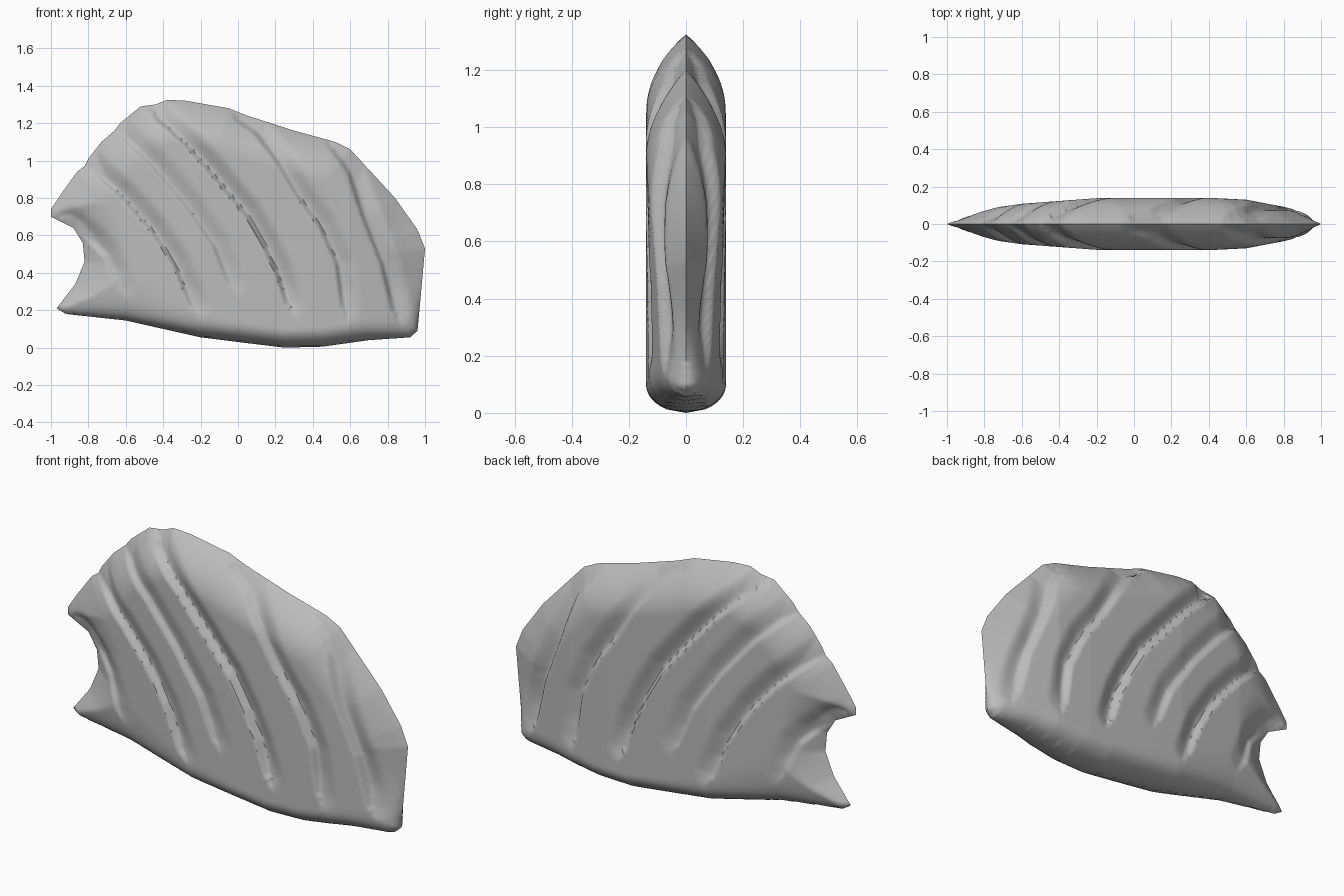
import bpy, math
from mathutils import Vector
from mathutils.geometry import delaunay_2d_cdt

old = bpy.data.objects.get("Cube")
if old:
    bpy.data.objects.remove(old, do_unlink=True)

STEP = 0.014        # surface resolution
GROOVE_DEPTH = 0.034
GROOVE_WIDTH = 0.1


def points(*pairs):
    return [Vector(p) for p in pairs]


# Side profile of the fin, in x and z
notch = points((-.97, .21), (-.87, .34), (-.82, .46), (-.83, .56), (-.88, .64), (-1, .7))
front_edge = points((-1, .74), (-.94, .83), (-.86, .94), (-.82, .97), (-.8, 1.01),
                    (-.73, 1.1), (-.66, 1.16), (-.63, 1.2), (-.52, 1.29), (-.44, 1.3))
top_edge = points((-.38, 1.325), (-.28, 1.32), (-.05, 1.28), (.05, 1.24), (.3, 1.16), (.52, 1.1))
rear_edge = points((.6, 1.06), (.72, .93), (.84, .8), (.96, .63), (1, .53), (.96, .09))
bottom_edge = points((.92, .055), (.7, .04), (.45, .005), (.25, 0), (0, .03),
                     (-.2, .055), (-.4, .1), (-.6, .145), (-.92, .18))
outline = notch + front_edge + top_edge + rear_edge + bottom_edge
closed = outline + outline[:1]

# Groove paths from top to bottom, each with a relative strength
grooves = [
    (1.0, points((.5, 1.09), (.6, .95), (.68, .7), (.78, .45), (.84, .2))),
    (0.9, points((0, 1.23), (.1, 1.16), (.22, 1), (.32, .83), (.45, .65), (.54, .45), (.57, .22))),
    (1.1, points((-.43, 1.24), (-.25, 1.07), (-.1, .9), (.05, .72), (.15, .55), (.22, .4), (.27, .24))),
    (0.7, points((-.65, 1.17), (-.45, .98), (-.28, .78), (-.12, .55), (-.04, .35))),
    (0.9, points((-.8, .98), (-.6, .8), (-.45, .63), (-.33, .45), (-.24, .23))),
    (0.6, points((-.9, .67), (-.8, .6), (-.7, .5), (-.63, .33))),
]

# Half thickness along x
envelope = points((-1, .04), (-.9, .06), (-.8, .08), (-.6, .108), (-.2, .138), (0, .14),
                  (.4, .14), (.6, .13), (.8, .092), (.9, .068), (1, .05))


def smoothstep(a, b, v):
    t = min(max((v - a) / (b - a), 0), 1)
    return t * t * (3 - 2 * t)


def interpolate(curve, x):
    for a, b in zip(curve, curve[1:]):
        if x <= b.x:
            return a.y + (b.y - a.y) * (x - a.x) / (b.x - a.x)
    return curve[-1].y


def nearest(p, path):
    """Distance to a polyline, and the side of it on which p lies."""
    best, side = math.inf, 1
    for a, b in zip(path, path[1:]):
        ab, ap = b - a, p - a
        t = min(max(ap.dot(ab) / ab.length_squared, 0), 1)
        d = (ap - ab * t).length
        if d < best:
            best = d
            side = 1 if ab.x * ap.y - ab.y * ap.x > 0 else -1
    return best, side


def inside(p):
    hit = False
    for a, b in zip(closed, closed[1:]):
        if (a.y > p.y) != (b.y > p.y) and p.x < a.x + (b.x - a.x) * (p.y - a.y) / (b.y - a.y):
            hit = not hit
    return hit


def half_thickness(p, edge):
    # Blunt along the bottom, sharp along the other edges
    upper = smoothstep(0.08, 0.4, p.y)
    radius = 0.1 + 0.13 * upper
    u = min(edge / radius, 1)
    h = interpolate(envelope, p.x) * (1 - (1 - u) ** 2) ** (0.5 + 0.45 * upper)
    # Each groove has a steep wall on one side and a gentle slope on the other
    cut = 0
    for strength, path in grooves:
        d, side = nearest(p, path)
        width = GROOVE_WIDTH if side > 0 else 0.025
        fade = smoothstep(path[-1].y - 0.04, path[-1].y + 0.12, p.y) * 0.5 + 0.5
        cut = max(cut, strength * fade * GROOVE_DEPTH * (1 - smoothstep(0, width, d)))
    return max(h - min(cut, 0.4 * h), 0)


# Rim points, then a staggered fill of the interior
rim = []
for a, b in zip(closed, closed[1:]):
    n = max(1, round((b - a).length / STEP))
    rim += [a.lerp(b, i / n) for i in range(n)]
coords, depths = list(rim), [0.0] * len(rim)
row_height = STEP * math.sqrt(3) / 2
for row in range(int(1.33 / row_height) + 1):
    for col in range(int(2 / STEP) + 1):
        p = Vector((-1 + STEP * (col + 0.5 * (row % 2)), row * row_height))
        if inside(p):
            d = nearest(p, closed)[0]
            if d > STEP * 0.45:
                coords.append(p)
                depths.append(half_thickness(p, d))

count = len(rim)
rim_edges = [(i, (i + 1) % count) for i in range(count)]
flat, _, faces, origin, _, _ = delaunay_2d_cdt(coords, rim_edges, [], 1, 1e-6)
verts = [(p.x, -depths[src[0]] if src else 0, p.y) for p, src in zip(flat, origin)]

mesh = bpy.data.meshes.new("fin")
mesh.from_pydata(verts, [], [tuple(f) for f in faces])
mesh.update()
fin = bpy.data.objects.new("fin", mesh)
bpy.context.collection.objects.link(fin)

# Matching second side
mirror = fin.modifiers.new("both_sides", "MIRROR")
mirror.use_axis = (False, True, False)
mirror.merge_threshold = 0.0005

grey = bpy.data.materials.new("plain_grey")
grey.use_nodes = True
grey.diffuse_color = (0.5, 0.5, 0.5, 1)
grey.node_tree.nodes["Principled BSDF"].inputs["Base Color"].default_value = (0.5, 0.5, 0.5, 1)
mesh.materials.append(grey)

bpy.context.view_layer.objects.active = fin
fin.select_set(True)
bpy.ops.object.modifier_apply(modifier=mirror.name)
bpy.ops.object.shade_smooth_by_angle(angle=math.radians(50))
